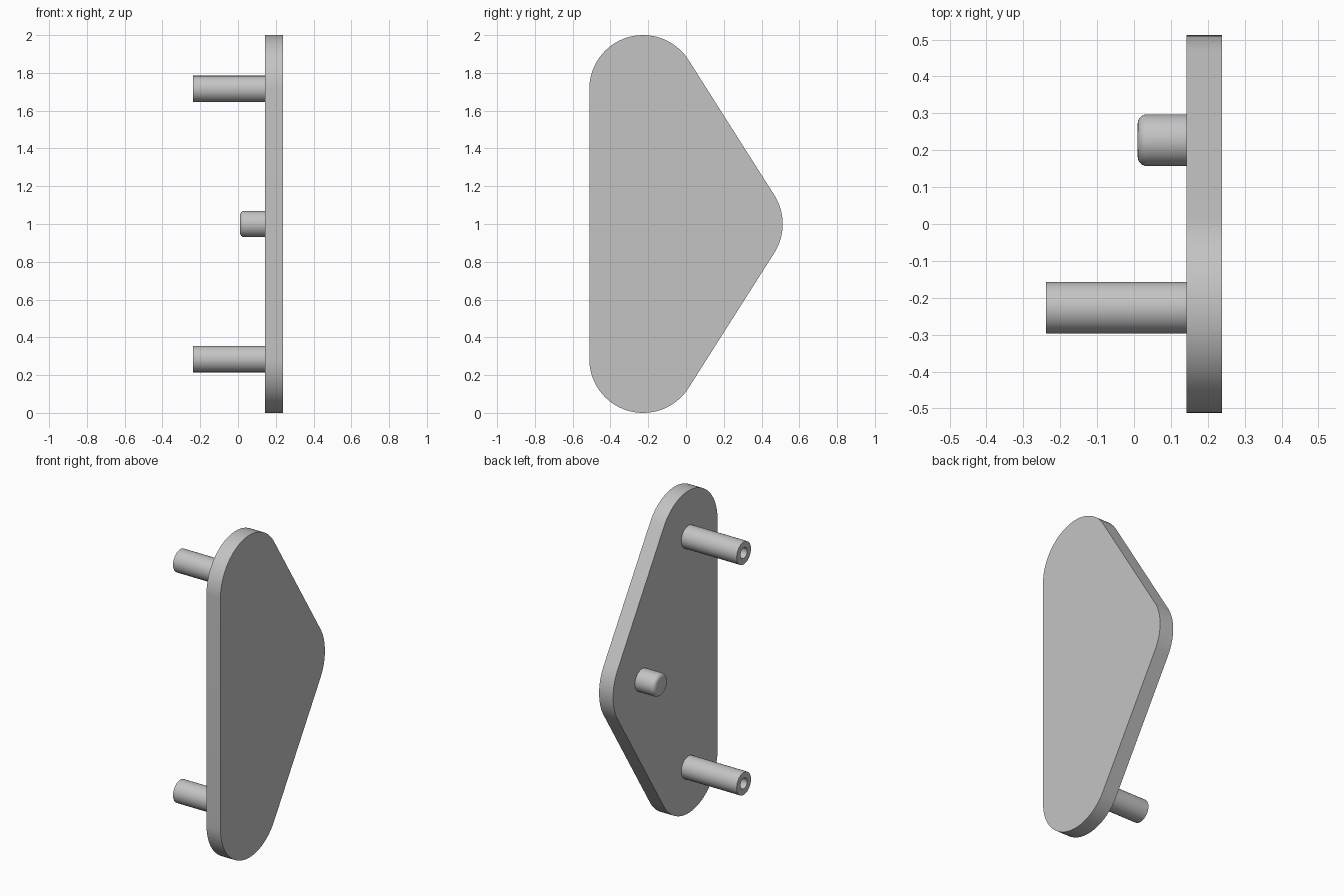
import bpy, bmesh, math
from mathutils import Vector

cube = bpy.data.objects.get("Cube")
if cube:
    bpy.data.objects.remove(cube, do_unlink=True)

# Single plain grey material
grey = bpy.data.materials.new("plain_grey")
grey.use_nodes = True
colour = (0.55, 0.55, 0.55, 1)
grey.diffuse_color = colour
grey.node_tree.nodes["Principled BSDF"].inputs["Base Color"].default_value = colour

INNER, OUTER, TIP = 0.142, 0.238, -0.238    # x of plate faces and post ends
CORNER = 0.285                              # plate corner radius
REACH, RISE = 0.227, 1 - CORNER             # corner centres from the middle


def finish(name, bm):
    bmesh.ops.recalc_face_normals(bm, faces=bm.faces)
    mesh = bpy.data.meshes.new(name)
    bm.to_mesh(mesh)
    bm.free()
    mesh.materials.append(grey)
    obj = bpy.data.objects.new(name, mesh)
    bpy.context.collection.objects.link(obj)
    bpy.ops.object.select_all(action='DESELECT')
    obj.select_set(True)
    bpy.context.view_layer.objects.active = obj
    bpy.ops.object.shade_smooth_by_angle(angle=math.radians(35))
    return obj


def lathe(name, profile, y, z, steps=48):
    """Spin (x, radius) points around an axis parallel to x."""
    bm = bmesh.new()
    verts = [bm.verts.new((x, y + r, z)) for x, r in profile]
    edges = [bm.edges.new(pair) for pair in zip(verts, verts[1:])]
    bmesh.ops.spin(bm, geom=verts + edges, cent=(0, y, z), axis=(1, 0, 0),
                   angle=math.tau, steps=steps, use_merge=True)
    bmesh.ops.remove_doubles(bm, verts=bm.verts, dist=0.0001)
    return finish(name, bm)


# Triangular plate with three rounded corners
slant = math.atan2(2 * REACH, RISE)
corners = [(REACH, 1, -slant, slant),
           (-REACH, 1 + RISE, slant, math.pi),
           (-REACH, 1 - RISE, math.pi, math.tau - slant)]
bm = bmesh.new()
outline = []
for cy, cz, start, end in corners:
    count = max(12, round((end - start) / math.radians(4)))
    for i in range(count + 1):
        a = start + (end - start) * i / count
        outline.append(bm.verts.new((INNER, cy + CORNER * math.cos(a),
                                     cz + CORNER * math.sin(a))))
face = bm.faces.new(outline)
extruded = bmesh.ops.extrude_face_region(bm, geom=[face], use_keep_orig=True)
moved = [g for g in extruded["geom"] if isinstance(g, bmesh.types.BMVert)]
bmesh.ops.translate(bm, verts=moved, vec=Vector((OUTER - INNER, 0, 0)))
finish("plate", bm)

# Two long posts with blind holes in their ends
RADIUS, BORE = 0.07, 0.033
post = [(INNER, RADIUS), (TIP, RADIUS), (TIP, BORE), (0.04, BORE), (0.04, 0)]
for name, side in (("upper_post", 1), ("lower_post", -1)):
    lathe(name, post, -REACH, 1 + side * RISE)

# Short solid peg with a rounded rim
FILLET, PEG_TIP = 0.025, 0.01
peg = [(INNER, RADIUS)]
for i in range(7):
    a = math.pi / 2 * i / 6
    peg.append((PEG_TIP + FILLET * (1 - math.sin(a)),
                RADIUS - FILLET * (1 - math.cos(a))))
peg.append((PEG_TIP, 0))
lathe("locating_peg", peg, REACH, 1)
